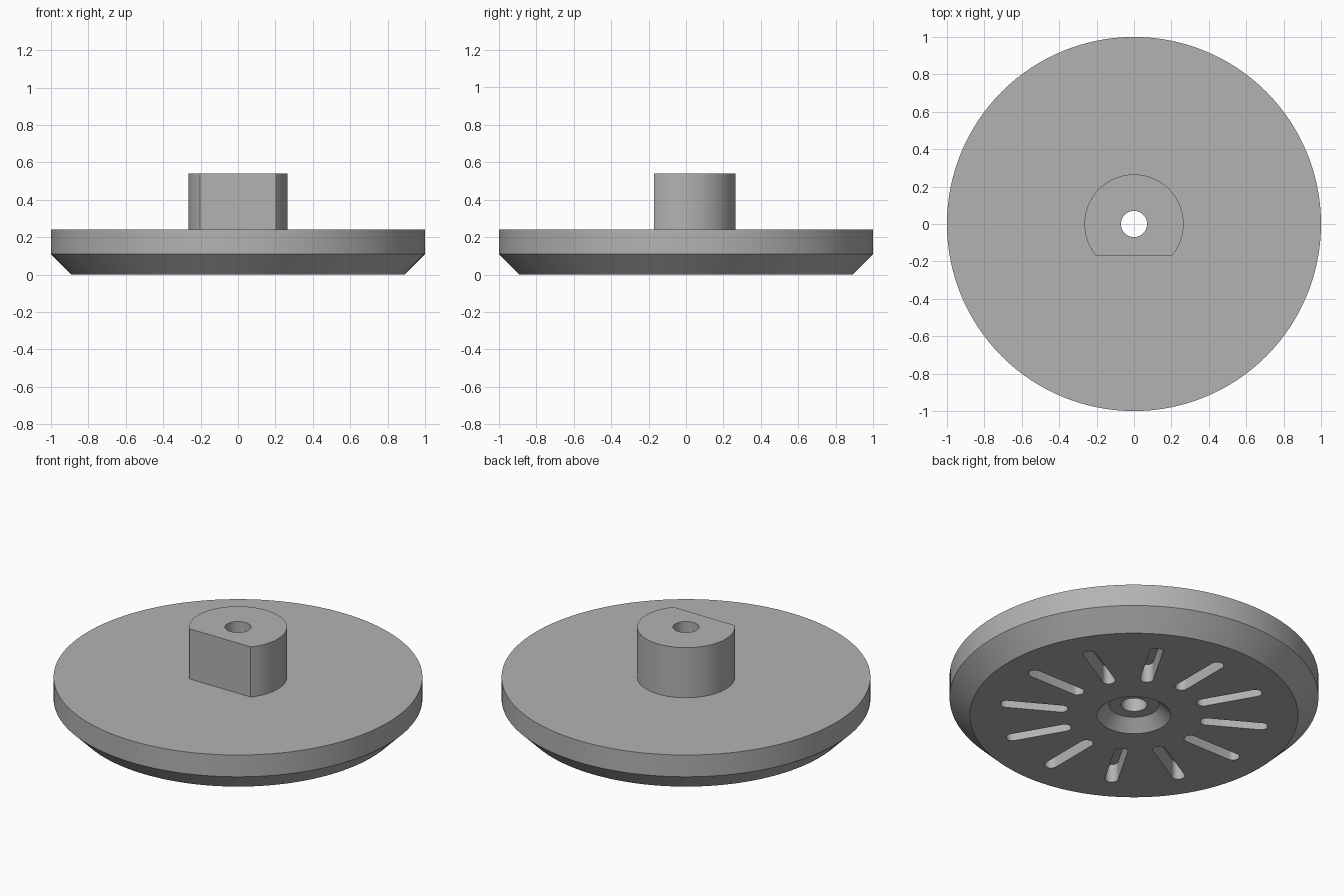
import bpy, bmesh
from math import sin, cos, pi, radians
from mathutils import Matrix

if "Cube" in bpy.data.objects:
    bpy.data.objects.remove(bpy.data.objects["Cube"], do_unlink=True)

SEGMENTS = 128
SLOTS = 12

grey = bpy.data.materials.new("plain grey")
grey.use_nodes = True
colour = (0.45, 0.45, 0.45, 1)
grey.diffuse_color = colour
grey.node_tree.nodes["Principled BSDF"].inputs["Base Color"].default_value = colour


def make_object(name, bm):
    bmesh.ops.recalc_face_normals(bm, faces=bm.faces)
    mesh = bpy.data.meshes.new(name)
    bm.to_mesh(mesh)
    bm.free()
    obj = bpy.data.objects.new(name, mesh)
    bpy.context.collection.objects.link(obj)
    mesh.materials.append(grey)
    return obj


def lathe(name, profile):
    """Spin a closed (radius, height) profile about z."""
    bm = bmesh.new()
    rings = []
    for i in range(SEGMENTS):
        a = 2 * pi * i / SEGMENTS
        rings.append([bm.verts.new((r * cos(a), r * sin(a), z)) for r, z in profile])
    for i, ring in enumerate(rings):
        after = rings[(i + 1) % SEGMENTS]
        for j in range(len(profile)):
            k = (j + 1) % len(profile)
            bm.faces.new((ring[j], after[j], after[k], ring[k]))
    return make_object(name, bm)


def add_slot(bm, angle, inner, outer, radius, bottom, top):
    """Round-ended upright prism lying along a radius."""
    outline = []
    for centre, start in ((outer, -pi / 2), (inner, pi / 2)):
        for i in range(13):
            a = start + pi * i / 12
            outline.append((centre + radius * cos(a), radius * sin(a)))
    turn = Matrix.Rotation(angle, 3, "Z")
    low = [bm.verts.new(turn @ Matrix.Identity(3).col[0] * 0) for _ in outline]
    high = [bm.verts.new((0, 0, 0)) for _ in outline]
    for (x, y), a, b in zip(outline, low, high):
        px, py = x * cos(angle) - y * sin(angle), x * sin(angle) + y * cos(angle)
        a.co, b.co = (px, py, bottom), (px, py, top)
    bm.faces.new(low)
    bm.faces.new(high)
    for i in range(len(outline)):
        j = (i + 1) % len(outline)
        bm.faces.new((low[i], low[j], high[j], high[i]))


def cut(target, cutter):
    mod = target.modifiers.new(cutter.name, "BOOLEAN")
    mod.operation = "DIFFERENCE"
    mod.solver = "EXACT"
    mod.object = cutter
    bpy.ops.object.select_all(action="DESELECT")
    bpy.context.view_layer.objects.active = target
    target.select_set(True)
    bpy.ops.object.modifier_apply(modifier=mod.name)
    bpy.data.objects.remove(cutter, do_unlink=True)


# Disc with chamfered rim, hub, through bore and countersink
disc = lathe("disc_with_hub", [
    (0.20, 0), (0.89, 0), (1, 0.11), (1, 0.24), (0.265, 0.24),
    (0.265, 0.54), (0.07, 0.54), (0.07, 0.065), (0.135, 0.065)])

# Flat on the front of the hub
bm = bmesh.new()
bmesh.ops.create_cube(bm, size=1, matrix=Matrix.Translation((0, -0.27, 0.44))
                      @ Matrix.Diagonal((0.6, 0.2, 0.4, 1)))
cut(disc, make_object("hub_flat_cutter", bm))

# Radial slots in the underside
bm = bmesh.new()
for i in range(SLOTS):
    add_slot(bm, radians(360 / SLOTS * i), 0.4, 0.70, 0.036, -0.1, 0.11)
cut(disc, make_object("slot_cutter", bm))

bpy.ops.object.select_all(action="DESELECT")
disc.select_set(True)
bpy.context.view_layer.objects.active = disc
bpy.ops.object.shade_smooth_by_angle(angle=radians(30))
